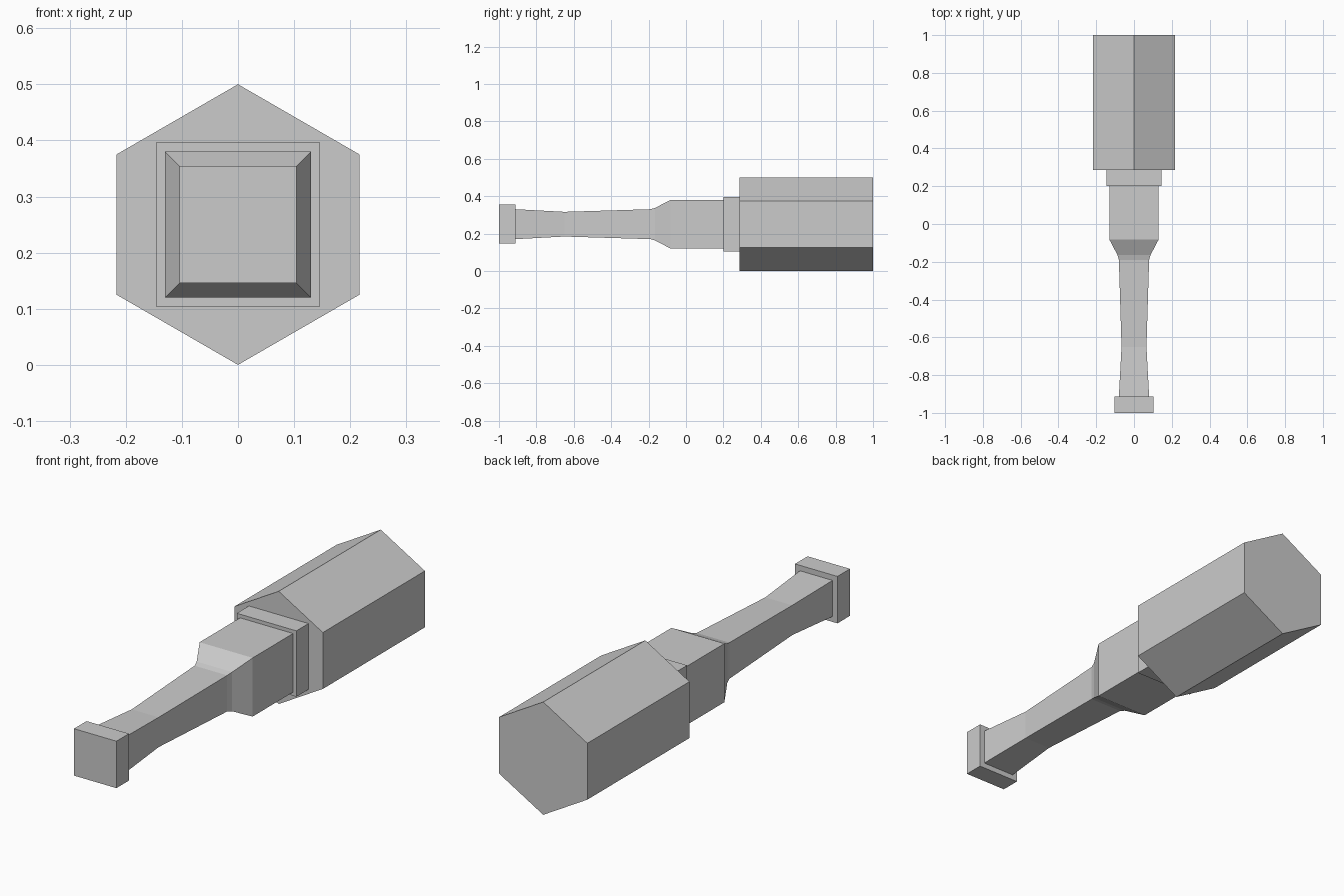
import bpy, bmesh, math

if "Cube" in bpy.data.objects:
    bpy.data.objects.remove(bpy.data.objects["Cube"], do_unlink=True)

AXIS_Z = 0.25

grey = bpy.data.materials.new("light grey")
grey.use_nodes = True
colour = (0.6, 0.6, 0.6, 1)
grey.diffuse_color = colour
grey.node_tree.nodes["Principled BSDF"].inputs["Base Color"].default_value = colour


def loft(name, sides, start_angle, rings):
    """Skin regular polygons along y; rings are (y, radius)."""
    bm = bmesh.new()
    loops = []
    for y, radius in rings:
        loop = []
        for i in range(sides):
            a = start_angle + math.tau * i / sides
            loop.append(bm.verts.new((radius * math.cos(a), y, AXIS_Z + radius * math.sin(a))))
        loops.append(loop)
    for low, high in zip(loops, loops[1:]):
        for i in range(sides):
            j = (i + 1) % sides
            bm.faces.new((low[i], low[j], high[j], high[i]))
    bm.faces.new(loops[0])
    bm.faces.new(loops[-1])
    bmesh.ops.recalc_face_normals(bm, faces=bm.faces)
    mesh = bpy.data.meshes.new(name)
    bm.to_mesh(mesh)
    bm.free()
    mesh.materials.append(grey)
    obj = bpy.data.objects.new(name, mesh)
    bpy.context.collection.objects.link(obj)
    return obj


def square_loft(name, rings):
    """Square sections; rings are (y, half width)."""
    return loft(name, 4, math.pi / 4, [(y, h * math.sqrt(2)) for y, h in rings])


# Butt cap at the end of the grip
square_loft("end_cap", [(-1, 0.104), (-0.912, 0.104)])

# Waisted grip flaring into the thick shoulder
square_loft("handle", [(-0.912, 0.08), (-0.65, 0.066), (-0.19, 0.08),
                       (-0.165, 0.087), (-0.083, 0.13), (0.2, 0.13)])

# Collar between the shoulder and the head
square_loft("collar", [(0.2, 0.146), (0.285, 0.146)])

# Six-sided head, point upward
loft("hammer_head", 6, math.pi / 6, [(0.285, 0.25), (1, 0.25)])
